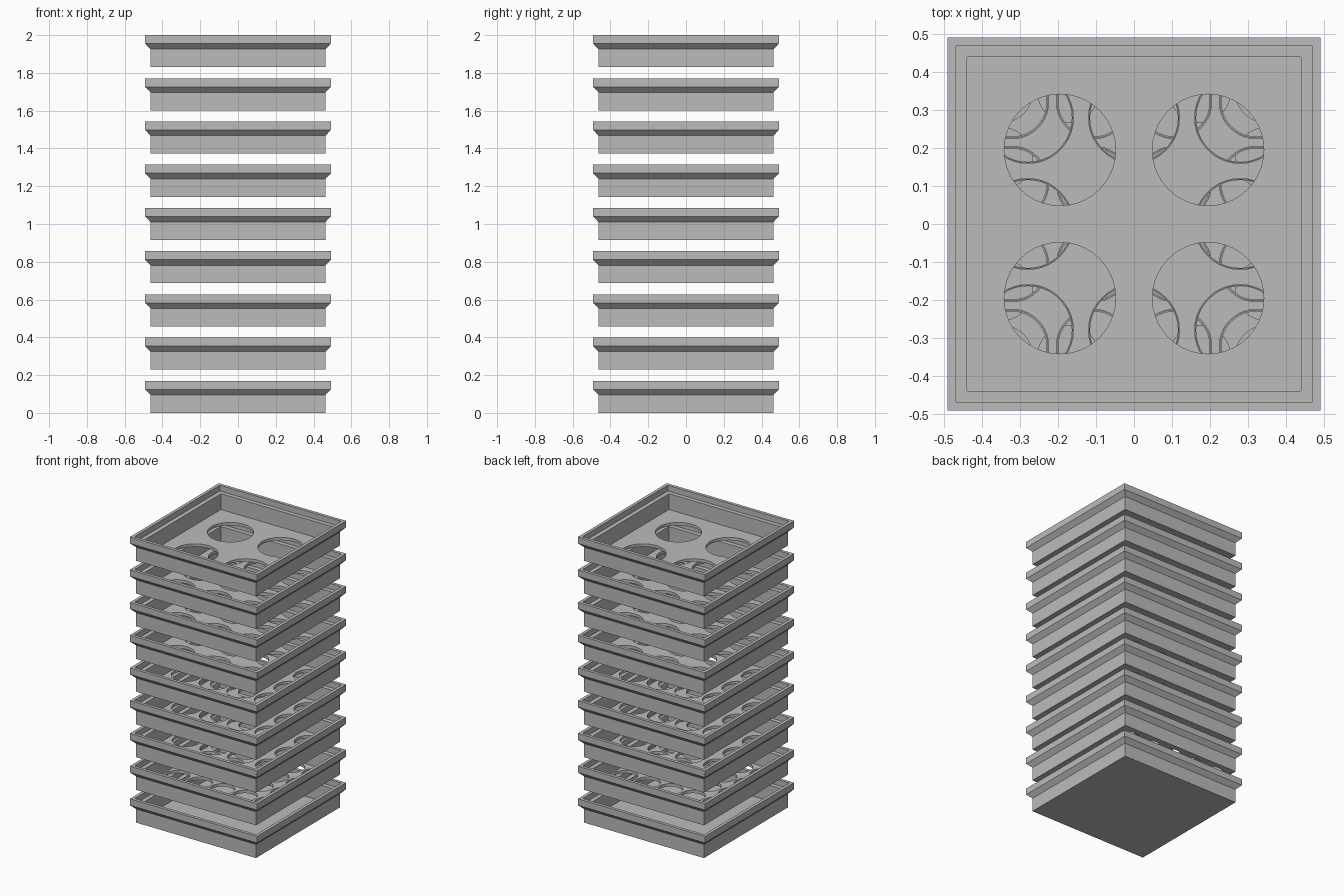
import bpy
import bmesh
import math

cube = bpy.data.objects.get("Cube")
if cube:
    bpy.data.objects.remove(cube, do_unlink=True)

PITCH = 0.2288      # spacing between stacked trays
INNER = 0.44        # half width of the tray floor
FLOOR = 0.02        # floor thickness

grey = bpy.data.materials.new("plain_grey")
grey.use_nodes = True
grey.diffuse_color = (0.5, 0.5, 0.5, 1)
grey.node_tree.nodes["Principled BSDF"].inputs["Base Color"].default_value = (0.5, 0.5, 0.5, 1)

# Frame cross-section as (half width, height), closed loop
PROFILE = [(0.463, 0), (0.463, 0.095), (0.492, 0.125), (0.492, 0.17),
           (0.47, 0.17), (0.47, 0.13), (INNER, 0.13), (INNER, 0)]
CORNERS = [(-1, -1), (1, -1), (1, 1), (-1, 1)]


def make_frame(name, z):
    """Square ring swept from the cross-section."""
    bm = bmesh.new()
    rings = [[bm.verts.new((sx * h, sy * h, zz)) for sx, sy in CORNERS] for h, zz in PROFILE]
    for i, low in enumerate(rings):
        high = rings[(i + 1) % len(rings)]
        for j in range(4):
            k = (j + 1) % 4
            bm.faces.new((low[j], low[k], high[k], high[j]))
    bmesh.ops.recalc_face_normals(bm, faces=bm.faces)
    mesh = bpy.data.meshes.new(name)
    bm.to_mesh(mesh)
    bm.free()
    mesh.materials.append(grey)
    obj = bpy.data.objects.new(name, mesh)
    obj.location.z = z
    bpy.context.collection.objects.link(obj)


def add_outline(curve, points):
    spline = curve.splines.new("POLY")
    spline.points.add(len(points) - 1)
    for p, (x, y) in zip(spline.points, points):
        p.co = (x, y, 0, 1)
    spline.use_cyclic_u = True


def make_floor(name, z, count, radius, spacing):
    """Flat plate with a square grid of round holes."""
    curve = bpy.data.curves.new(name, "CURVE")
    curve.dimensions = "2D"
    curve.fill_mode = "BOTH"
    curve.extrude = FLOOR / 2
    add_outline(curve, [(sx * INNER, sy * INNER) for sx, sy in CORNERS])
    steps = 40
    for i in range(count):
        for j in range(count):
            cx = (i - (count - 1) / 2) * spacing
            cy = (j - (count - 1) / 2) * spacing
            add_outline(curve, [(cx + radius * math.cos(math.tau * s / steps),
                                 cy + radius * math.sin(math.tau * s / steps))
                                for s in range(steps)])
    curve.materials.append(grey)
    obj = bpy.data.objects.new(name, curve)
    obj.location.z = z + FLOOR / 2
    bpy.context.collection.objects.link(obj)
    bpy.ops.object.select_all(action="DESELECT")
    obj.select_set(True)
    bpy.context.view_layer.objects.active = obj
    bpy.ops.object.convert(target="MESH")


# Trays from bottom to top: holes per side, hole radius, hole spacing
TRAYS = [(0, 0, 0),
         (5, 0.08, 0.174),
         (4, 0.092, 0.215), (4, 0.095, 0.215), (4, 0.0975, 0.215),
         (3, 0.116, 0.28), (3, 0.118, 0.28), (3, 0.12, 0.28),
         (2, 0.147, 0.391)]

for level, (count, radius, spacing) in enumerate(TRAYS):
    kind = "sieve" if count else "pan"
    make_frame(f"{kind}_frame_{level}", level * PITCH)
    make_floor(f"{kind}_floor_{level}", level * PITCH, count, radius, spacing)
